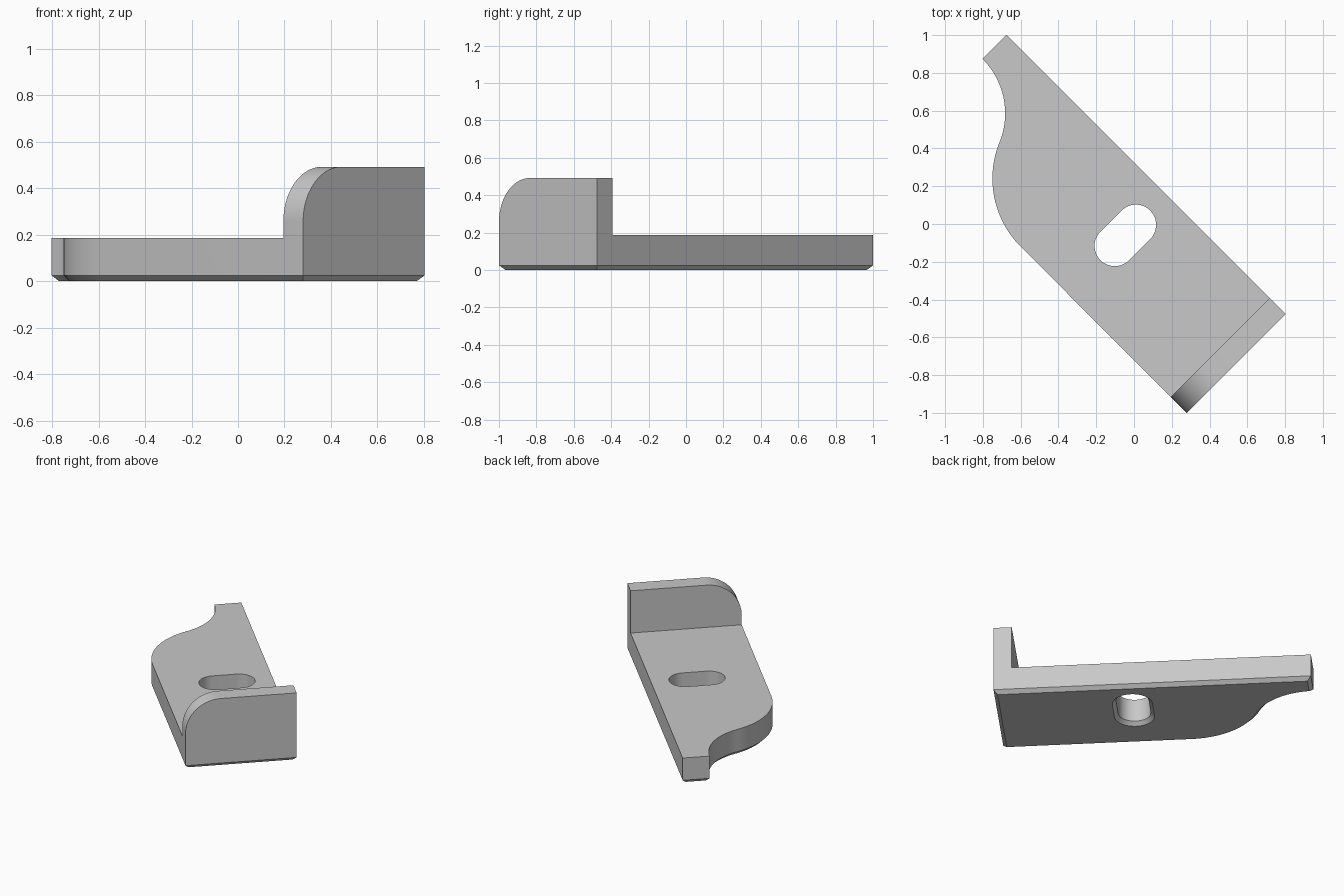
import bpy, bmesh
from math import radians, cos, sin, atan2, degrees, pi
from mathutils import Matrix

cube = bpy.data.objects.get("Cube")
if cube:
    bpy.data.objects.remove(cube)

# Bracket dimensions: x runs across, y along the plate, before the 45 degree turn
WIDTH, LENGTH, NECK = 0.74, 2.09, 0.18
PLATE, HEIGHT, FLANGE = 0.186, 0.492, 0.12
CHAMFER, CORNER = 0.025, 0.235
SLOT_X, SLOT_Y, SLOT_HALF, SLOT_R = 0.434, 0.895, 0.079, 0.107
PLACE = Matrix.Translation((0.28, -1.0, 0)) @ Matrix.Rotation(pi / 4, 4, 'Z')


def arc(cx, cy, r, a0, a1, n=24):
    angles = [radians(a0 + (a1 - a0) * i / n) for i in range(n + 1)]
    return [(cx + r * cos(a), cy + r * sin(a)) for a in angles]


def loft(name, rings, chamfer=0):
    """Closed solid through matching rings of 3D points."""
    bm = bmesh.new()
    loops = [[bm.verts.new(p) for p in ring] for ring in rings]
    n = len(loops[0])
    for a, b in zip(loops, loops[1:]):
        for i in range(n):
            j = (i + 1) % n
            bm.faces.new((a[i], a[j], b[j], b[i]))
    base = bm.faces.new(loops[0][::-1])
    bm.faces.new(loops[-1])
    bmesh.ops.recalc_face_normals(bm, faces=bm.faces)
    if chamfer:
        bmesh.ops.bevel(bm, geom=list(base.edges), offset=chamfer, segments=1,
                        affect='EDGES', clamp_overlap=False)
    mesh = bpy.data.meshes.new(name)
    bm.to_mesh(mesh)
    bm.free()
    obj = bpy.data.objects.new(name, mesh)
    bpy.context.collection.objects.link(obj)
    obj.matrix_world = PLACE
    return obj


def flat(points, z):
    return [(x, y, z) for x, y in points]


def cut(target, cutter):
    cutter.hide_render = True
    mod = target.modifiers.new("cut", 'BOOLEAN')
    mod.operation, mod.solver, mod.object = 'DIFFERENCE', 'EXACT', cutter
    bpy.context.view_layer.objects.active = target
    bpy.ops.object.modifier_apply(modifier=mod.name)
    bpy.data.objects.remove(cutter)


# Plate outline with an S-curve of two tangent arcs down to the narrow neck
big, small = 0.51, 0.408
start = 1.245
neck_x = WIDTH - NECK
meet = degrees(atan2(LENGTH - start, neck_x - small - big))
outline = [(0, 0), (WIDTH, 0), (WIDTH, LENGTH)]
outline += arc(neck_x - small, LENGTH, small, 0, meet - 180)
outline += arc(big, start, big, meet, 180)[1:]
bracket = loft("angle_bracket", [flat(outline, 0), flat(outline, HEIGHT)], CHAMFER)

# Clear the space above the plate, leaving the upright flange
box = [(-1, FLANGE), (2, FLANGE), (2, 3), (-1, 3)]
cut(bracket, loft("plate_cutter", [flat(box, PLATE), flat(box, 1)]))

# Round the outer top corner of the flange
low = HEIGHT - CORNER
corner = [(-0.1, low)] + arc(CORNER, low, CORNER, 180, 90) + [(CORNER, 0.6), (-0.1, 0.6)]
cut(bracket, loft("corner_cutter", [[(x, y, z) for x, z in corner] for y in (-0.1, 0.3)]))


# Rounded slot, flared at the underside
def slot(r):
    return (arc(SLOT_X + SLOT_HALF, SLOT_Y, r, -90, 90)
            + arc(SLOT_X - SLOT_HALF, SLOT_Y, r, 90, 270))


cut(bracket, loft("slot_cutter", [flat(slot(SLOT_R + 2 * CHAMFER), -CHAMFER),
                                  flat(slot(SLOT_R), CHAMFER), flat(slot(SLOT_R), 1)]))

# Plain grey finish
grey = bpy.data.materials.new("light_grey")
grey.use_nodes = True
colour = (0.58, 0.58, 0.58, 1)
grey.diffuse_color = colour
grey.node_tree.nodes["Principled BSDF"].inputs["Base Color"].default_value = colour
bracket.data.materials.clear()
bracket.data.materials.append(grey)
for face in bracket.data.polygons:
    face.material_index = 0

bpy.ops.object.select_all(action='DESELECT')
bracket.select_set(True)
bpy.context.view_layer.objects.active = bracket
bpy.ops.object.shade_smooth_by_angle(angle=radians(25))
